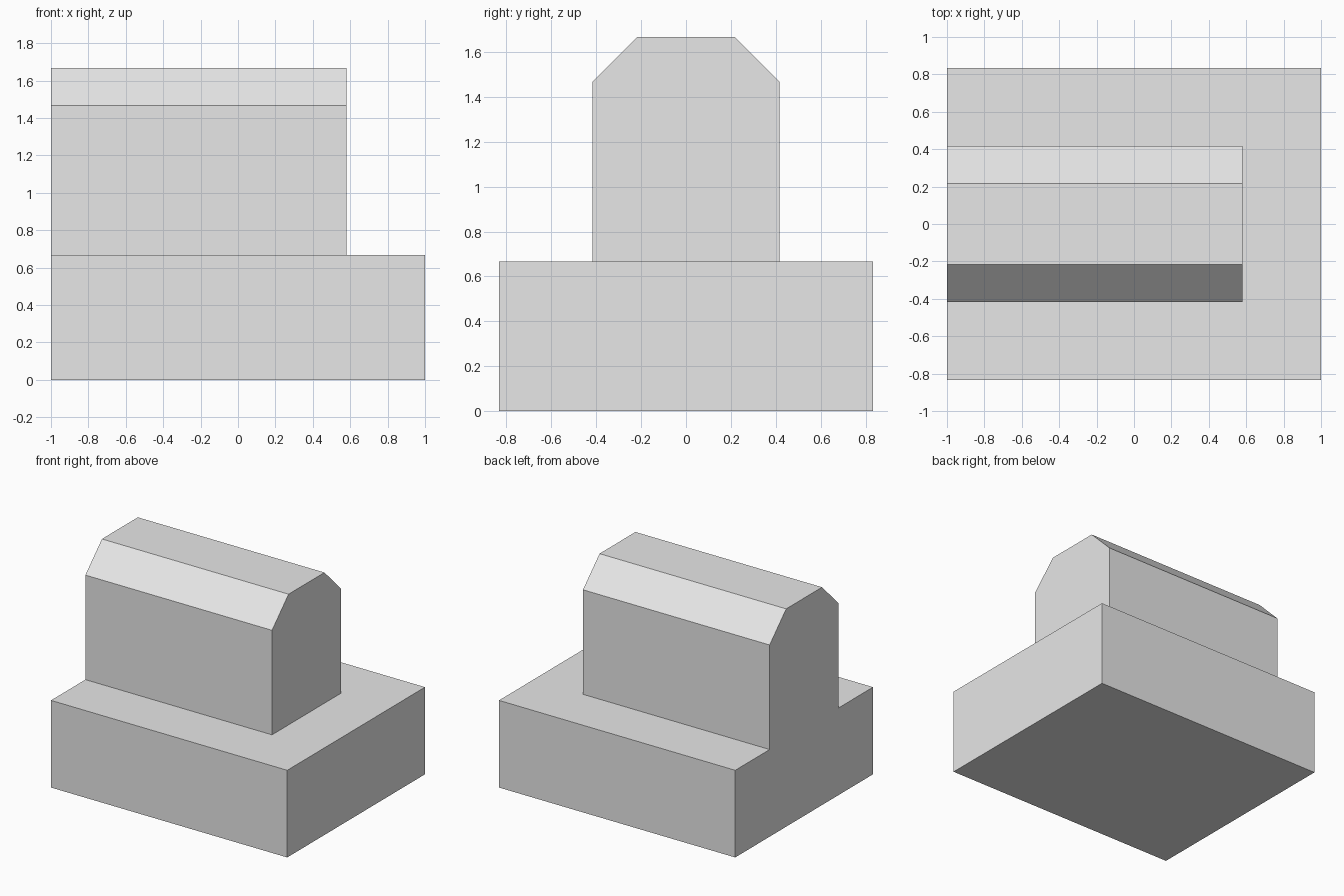
import bpy
import bmesh
import math
from mathutils import Vector

default_cube = bpy.data.objects.get("Cube")
if default_cube:
    bpy.data.objects.remove(default_cube, do_unlink=True)

grey = bpy.data.materials.new("light_grey")
grey.use_nodes = True
grey.diffuse_color = (0.8, 0.8, 0.8, 1)
grey.node_tree.nodes["Principled BSDF"].inputs["Base Color"].default_value = (0.8, 0.8, 0.8, 1)


def prism(name, profile, x_start, x_end):
    """Extrude a closed (y, z) profile along x."""
    bm = bmesh.new()
    face = bm.faces.new([bm.verts.new((x_start, y, z)) for y, z in profile])
    result = bmesh.ops.extrude_face_region(bm, geom=[face])
    moved = [v for v in result["geom"] if isinstance(v, bmesh.types.BMVert)]
    bmesh.ops.translate(bm, verts=moved, vec=Vector((x_end - x_start, 0, 0)))
    bmesh.ops.recalc_face_normals(bm, faces=bm.faces)
    mesh = bpy.data.meshes.new(name)
    bm.to_mesh(mesh)
    bm.free()
    mesh.materials.append(grey)
    obj = bpy.data.objects.new(name, mesh)
    bpy.context.collection.objects.link(obj)
    return obj


def mirrored(half):
    """Complete a right-hand half profile across y = 0."""
    return half + [(-y, z) for y, z in reversed(half)]


# Wide base slab
block = prism("stepped_block", mirrored([(0.833, 0), (0.833, 0.667)]), -1, 1)

# Tall upper block with chamfered top edges, flush with one end of the base
upper = prism("upper_block", mirrored([(0.417, 0.3), (0.417, 1.467), (0.217, 1.667)]), -1, 0.58)
upper.hide_render = True

# Fuse both into one solid
union = block.modifiers.new("union", "BOOLEAN")
union.operation = "UNION"
union.solver = "EXACT"
union.object = upper
bpy.context.view_layer.objects.active = block
bpy.ops.object.modifier_apply(modifier=union.name)
bpy.data.objects.remove(upper, do_unlink=True)

# Merge coplanar faces left at the flush end
bm = bmesh.new()
bm.from_mesh(block.data)
bmesh.ops.dissolve_limit(bm, angle_limit=math.radians(1), verts=bm.verts, edges=bm.edges)
bm.to_mesh(block.data)
bm.free()
